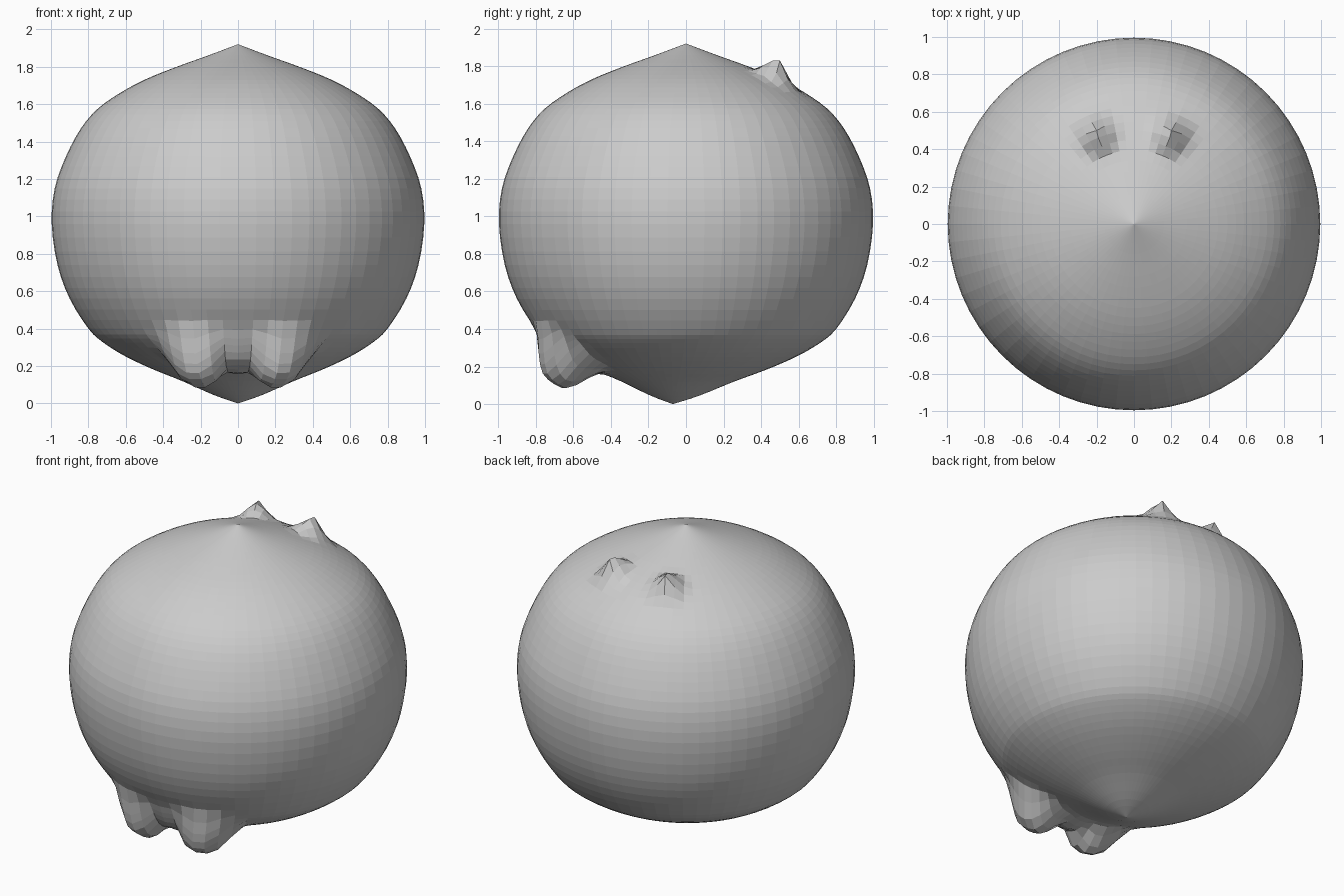
import bpy, bmesh, math
from mathutils import Vector

if "Cube" in bpy.data.objects:
    bpy.data.objects.remove(bpy.data.objects["Cube"])

SEG, SUB = 64, 3
# Body profile: radius, height
PROFILE = [(0.0, 0.0), (0.13, 0.045), (0.30, 0.12), (0.45, 0.18), (0.60, 0.25),
           (0.72, 0.325), (0.80, 0.40), (0.90, 0.56), (0.965, 0.74), (0.996, 0.96),
           (0.98, 1.15), (0.92, 1.32), (0.84, 1.47), (0.75, 1.575), (0.63, 1.66),
           (0.50, 1.73), (0.34, 1.795), (0.16, 1.86), (0.0, 1.92)]


def smooth_profile(pts):
    """Catmull-Rom subdivision of the profile, end points kept pointed."""
    p = [Vector(q) for q in pts]
    p = [2 * p[0] - p[1]] + p + [2 * p[-1] - p[-2]]
    out = []
    for i in range(1, len(p) - 2):
        for k in range(SUB):
            t = k / SUB
            a, b, c, d = p[i - 1:i + 3]
            out.append(0.5 * (2 * b + (c - a) * t + (2 * a - 5 * b + 4 * c - d) * t * t
                              + (3 * b - a - 3 * c + d) * t ** 3))
    return out + [p[-2]]


def falloff(d, inner, outer):
    t = min(max((outer - d) / (outer - inner), 0), 1)
    return t * t * (3 - 2 * t)


# Lathed body
bm = bmesh.new()
prof = smooth_profile(PROFILE)
rings = [[bm.verts.new((r * math.cos(2 * math.pi * i / SEG), r * math.sin(2 * math.pi * i / SEG), z))
          for i in range(SEG)] for r, z in prof[1:-1]]
bottom, top = bm.verts.new((0, 0, 0)), bm.verts.new((0, 0, 1.92))
for lo, hi in zip(rings, rings[1:]):
    for i in range(SEG):
        j = (i + 1) % SEG
        bm.faces.new((lo[i], lo[j], hi[j], hi[i]))
for i in range(SEG):
    j = (i + 1) % SEG
    bm.faces.new((bottom, rings[0][j], rings[0][i]))
    bm.faces.new((top, rings[-1][i], rings[-1][j]))

# Lower point leans a little to the front
for v in bm.verts:
    if v.co.z < 0.5:
        r = v.co.xy.length
        v.co.y -= 0.07 * max(0, 1 - r / 0.8)

# Feet: two rounded lumps pulled down and forward
for v in bm.verts:
    if v.co.z < 0.7:
        o = v.co.copy()
        w = max(falloff((o - Vector((s * 0.22, -0.63, 0.29))).length, 0.05, 0.25) for s in (-1, 1))
        bridge = 0.4 * falloff((o - Vector((0, -0.63, 0.28))).length, 0.05, 0.25)
        v.co += Vector((0, -0.07, -0.17)) * max(w, bridge)

# Ears: two small pointed bumps on the upper back
for s in (-1, 1):
    tip = Vector((s * 0.20, 0.50, 1.83))
    near = min((v for v in bm.verts if v.co.z > 1.5), key=lambda v: (v.co.xy - tip.xy).length)
    for v in bm.verts:
        if v.co.z > 1.5 and v is not near:
            d = (v.co.xy - Vector((s * 0.195, 0.475))).length
            v.co.z += 0.10 * max(0, 1 - d / 0.11) + 0.012 * falloff(d, 0.08, 0.16)
    near.co = tip

me = bpy.data.meshes.new("body")
bmesh.ops.recalc_face_normals(bm, faces=bm.faces)
bm.to_mesh(me)
bm.free()
body = bpy.data.objects.new("body", me)
bpy.context.collection.objects.link(body)
